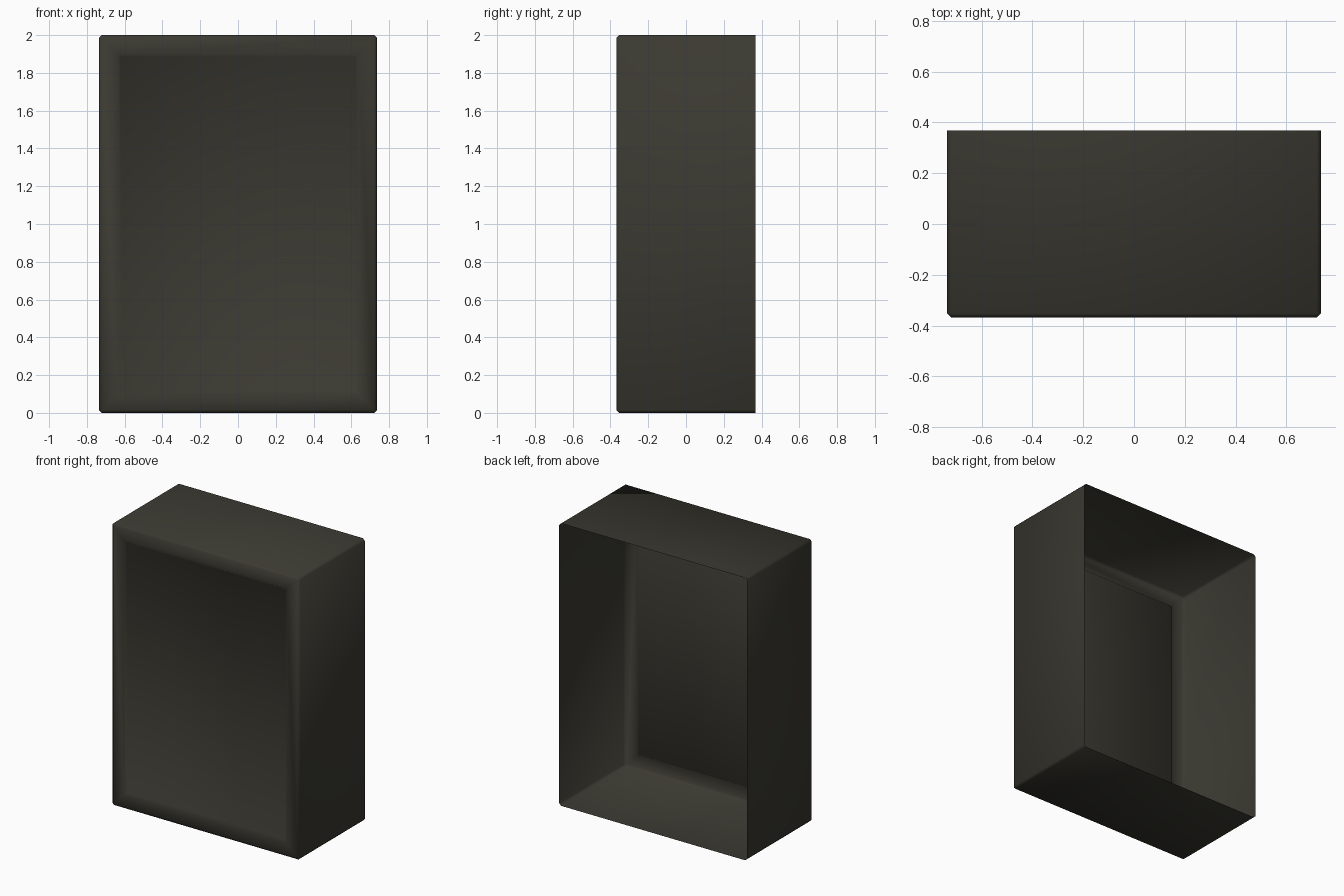
import bpy, bmesh, math

if "Cube" in bpy.data.objects:
    bpy.data.objects.remove(bpy.data.objects["Cube"])

WIDTH, DEPTH, HEIGHT = 1.472, 0.736, 2.0
CHAMFER = 0.015

# Dark olive grey used over the whole cabinet
mat = bpy.data.materials.new("dark olive grey")
mat.diffuse_color = (0.043, 0.041, 0.031, 1.0)
mat.use_nodes = True
mat.node_tree.nodes["Principled BSDF"].inputs["Base Color"].default_value = mat.diffuse_color

# Box shell standing on the floor
bm = bmesh.new()
bmesh.ops.create_cube(bm, size=1.0)
for v in bm.verts:
    v.co.x *= WIDTH
    v.co.y *= DEPTH
    v.co.z = (v.co.z + 0.5) * HEIGHT

# Open back
bm.normal_update()
back = [f for f in bm.faces if f.normal.y > 0.9]
bmesh.ops.delete(bm, geom=back, context='FACES_ONLY')

# Chamfer every edge except the open rim
edges = [e for e in bm.edges if not e.is_boundary]
bmesh.ops.bevel(bm, geom=edges, offset=CHAMFER, offset_type='OFFSET',
                segments=1, profile=0.5, affect='EDGES')
bm.normal_update()

# Recessed front panel with sloped sides
front = max((f for f in bm.faces if f.normal.y < -0.9), key=lambda f: f.calc_area())
bmesh.ops.inset_region(bm, faces=[front], thickness=0.085, use_even_offset=True)
bmesh.ops.inset_region(bm, faces=[front], thickness=0.015, depth=-0.015,
                       use_even_offset=True)

mesh = bpy.data.meshes.new("cabinet_shell")
bm.to_mesh(mesh)
bm.free()
mesh.materials.append(mat)
shell = bpy.data.objects.new("cabinet_shell", mesh)
bpy.context.collection.objects.link(shell)

# Smooth shading across the chamfers
bpy.context.view_layer.objects.active = shell
shell.select_set(True)
bpy.ops.object.shade_smooth_by_angle(angle=math.radians(50))
